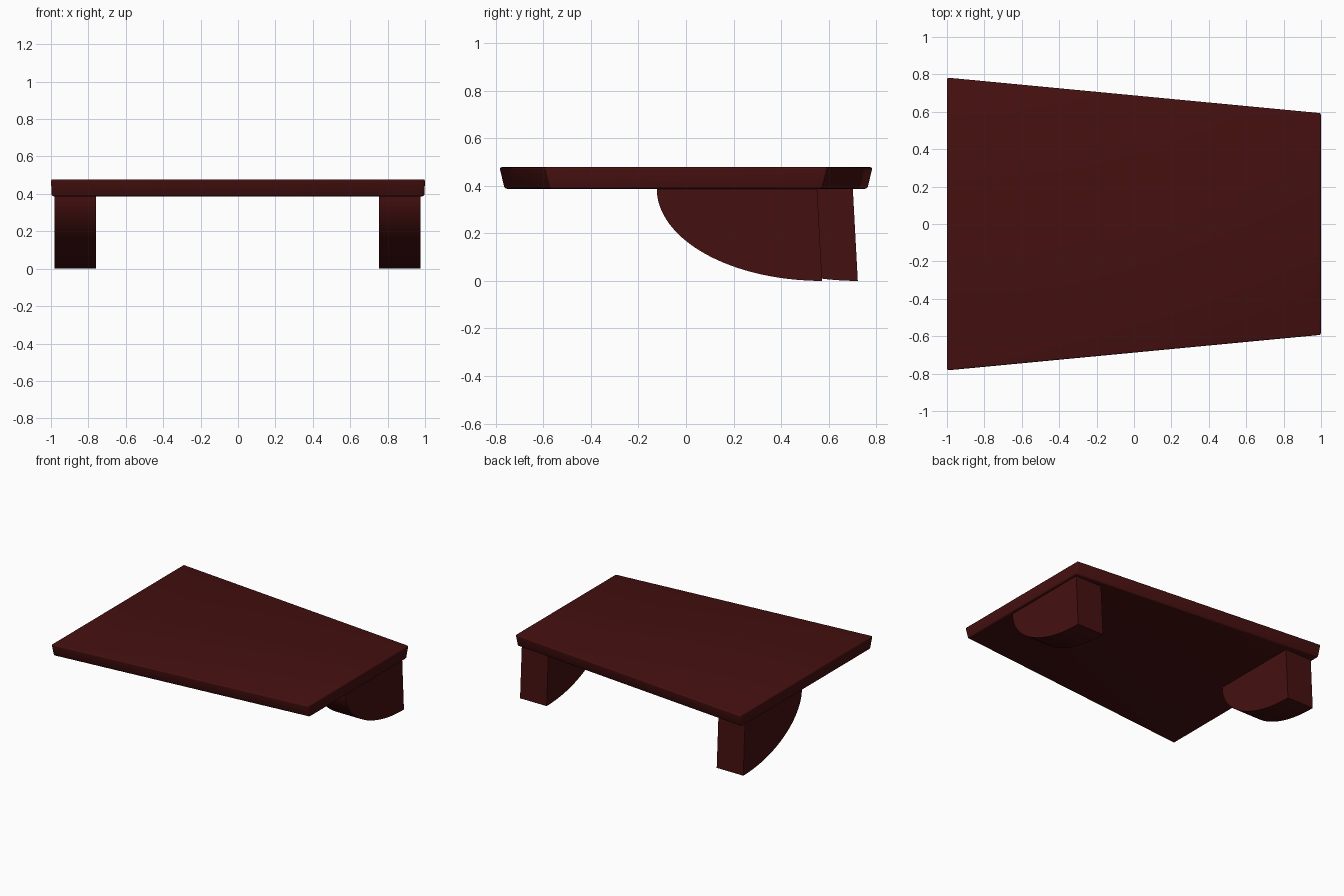
import bpy, bmesh, math

if "Cube" in bpy.data.objects:
    bpy.data.objects.remove(bpy.data.objects["Cube"])

mat = bpy.data.materials.new("dark_red")
mat.diffuse_color = (0.06, 0.005, 0.005, 1)
mat.use_nodes = True
mat.node_tree.nodes["Principled BSDF"].inputs["Base Color"].default_value = mat.diffuse_color


def add_object(name, bm):
    bmesh.ops.recalc_face_normals(bm, faces=bm.faces)
    mesh = bpy.data.meshes.new(name)
    bm.to_mesh(mesh)
    bm.free()
    ob = bpy.data.objects.new(name, mesh)
    bpy.context.collection.objects.link(ob)
    mesh.materials.append(mat)
    bpy.ops.object.select_all(action='DESELECT')
    bpy.context.view_layer.objects.active = ob
    ob.select_set(True)
    return ob


# Tapered tabletop, long edges undercut towards the bottom
bm = bmesh.new()
bmesh.ops.create_cube(bm, size=2)
for v in bm.verts:
    top = v.co.z > 0
    half_depth = 0.785 if v.co.x < 0 else 0.595
    v.co.y *= half_depth - (0 if top else 0.022)
    v.co.x *= 1.0 if top else 0.996
    v.co.z = 0.478 if top else 0.387
bmesh.ops.bevel(bm, geom=bm.edges[:], offset=0.01, segments=3,
                profile=0.5, affect='EDGES')
add_object("tabletop", bm)
bpy.ops.object.shade_smooth_by_angle(angle=math.radians(40))


# Quarter-ellipse legs with a slightly leaning back face
def leg(name, x0, x1, back):
    n = 32
    profile = []
    for i in range(n + 1):
        a = math.pi / 2 * i / n
        profile.append((back - 0.695 * math.cos(a), 0.388 * (1 - math.sin(a))))
    profile.append((back - 0.021, 0.388))
    bm = bmesh.new()
    face = bm.faces.new([bm.verts.new((x0, y, z)) for y, z in profile])
    ext = bmesh.ops.extrude_face_region(bm, geom=[face])
    moved = [g for g in ext["geom"] if isinstance(g, bmesh.types.BMVert)]
    bmesh.ops.translate(bm, verts=moved, vec=(x1 - x0, 0, 0))
    add_object(name, bm)
    bpy.ops.object.shade_smooth_by_angle(angle=math.radians(30))


leg("left_leg", -0.98, -0.76, 0.722)
leg("right_leg", 0.755, 0.975, 0.572)
